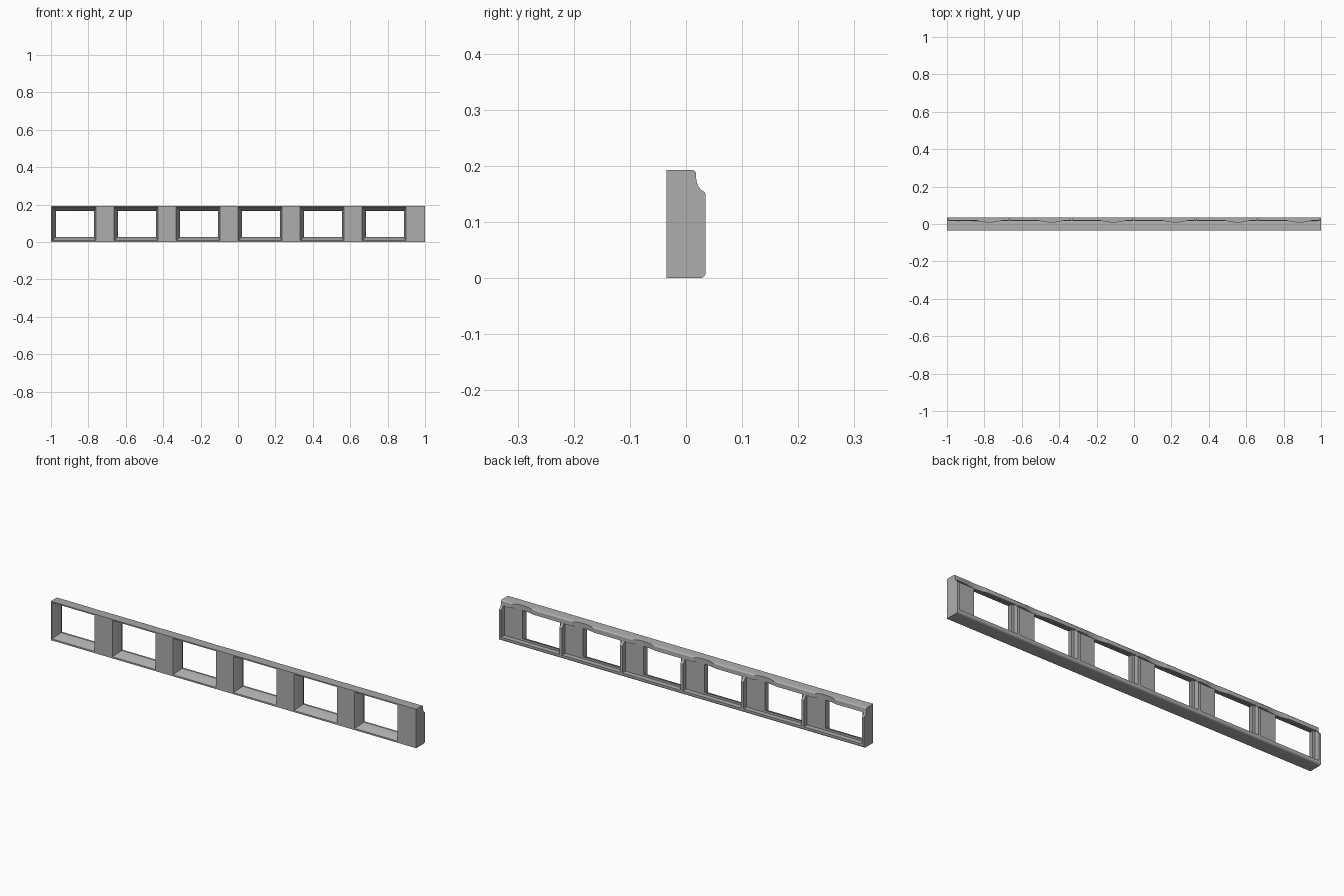
import bpy, bmesh, math

if "Cube" in bpy.data.objects:
    bpy.data.objects.remove(bpy.data.objects["Cube"], do_unlink=True)

FRONT, BACK, TOP = -0.035, 0.035, 0.193
PANEL = 0.010            # rear plane of the front wall
PITCH, CELLS = 0.3315, 6

grey = bpy.data.materials.new("plain grey")
grey.use_nodes = True
GREY = (0.42, 0.42, 0.42, 1)
grey.diffuse_color = GREY
grey.node_tree.nodes["Principled BSDF"].inputs["Base Color"].default_value = GREY


def make(name, bm):
    bmesh.ops.recalc_face_normals(bm, faces=bm.faces)
    mesh = bpy.data.meshes.new(name)
    bm.to_mesh(mesh)
    bm.free()
    mesh.materials.append(grey)
    obj = bpy.data.objects.new(name, mesh)
    bpy.context.collection.objects.link(obj)
    return obj


def loft(bm, rings):
    """Closed solid through rings of equal point count."""
    rows = [[bm.verts.new(p) for p in ring] for ring in rings]
    n = len(rows[0])
    for a, b in zip(rows, rows[1:]):
        for i in range(n):
            j = (i + 1) % n
            bm.faces.new((a[i], a[j], b[j], b[i]))
    bm.faces.new(rows[0])
    bm.faces.new(rows[-1])


def arc(cy, cz, ry, rz, start, end, steps):
    angles = [math.radians(start + (end - start) * i / steps) for i in range(steps + 1)]
    return [(cy + ry * math.cos(a), cz + rz * math.sin(a)) for a in angles]


def window_ring(x, y, left, right, edge):
    x0, x1, z0, z1 = x + left, x + 0.234 - right, 0.008 + edge, 0.187 - edge
    return [(x0, y, z0), (x1, y, z0), (x1, y, z1), (x0, y, z1)]


def box_ring(x, y0, y1, z0, z1):
    return [(x, y0, z0), (x, y1, z0), (x, y1, z1), (x, y0, z1)]


def cut(target, name, bm):
    cutter = make(name, bm)
    mod = target.modifiers.new(name, "BOOLEAN")
    mod.operation, mod.solver, mod.object = "DIFFERENCE", "EXACT", cutter
    bpy.context.view_layer.objects.active = target
    bpy.ops.object.modifier_apply(modifier=mod.name)
    bpy.data.objects.remove(cutter, do_unlink=True)


# Long rail: rounded lower rear edge and coved upper rear edge
profile = [(FRONT, 0.0)]
profile += arc(BACK - 0.010, 0.010, 0.010, 0.010, -90, 0, 5)
profile += [(BACK, 0.150)]
profile += arc(0.040, 0.180, 0.022, 0.028, 250, 180, 6)
profile += arc(0.010, TOP - 0.008, 0.008, 0.008, 0, 90, 4)
profile += [(FRONT, TOP)]
bm = bmesh.new()
loft(bm, [[(x, y, z) for y, z in profile] for x in (-1, 1)])
rail = make("window_rail", bm)

# Rear pockets, leaving thin ribs between cells
bm = bmesh.new()
for i in range(CELLS):
    left = -0.988 + PITCH * i
    right = left + PITCH - 0.014 if i < CELLS - 1 else 0.988
    loft(bm, [box_ring(x, PANEL, 0.08, 0.018, 0.168) for x in (left, right)])
cut(rail, "pocket_cutter", bm)

# Tapered windows through the front wall
bm = bmesh.new()
for i in range(CELLS):
    x = -0.994 + PITCH * i
    loft(bm, [window_ring(x, FRONT - 0.01, 0, 0, 0),
              window_ring(x, FRONT, 0, 0, 0),
              window_ring(x, PANEL - 0.005, 0.020, 0.010, 0.020),
              window_ring(x, PANEL + 0.005, 0.020, 0.010, 0.020)])
cut(rail, "window_cutter", bm)

# Shallow finger scallops in the upper rear lip
bm = bmesh.new()
RADIUS, HALF = 0.24, 0.088
for i in range(CELLS):
    cx = -0.773 + PITCH * i
    xs = [HALF * (k / 8 - 1) for k in range(17)]
    curve = [(cx + x, PANEL + 0.001 + RADIUS - math.sqrt(RADIUS ** 2 - x * x)) for x in xs]
    curve += [(cx + HALF, 0.06), (cx - HALF, 0.06)]
    loft(bm, [[(x, y, z) for x, y in curve] for z in (0.12, 0.25)])
cut(rail, "scallop_cutter", bm)

# Smooth the coves while keeping crisp edges
bpy.ops.object.select_all(action="DESELECT")
rail.select_set(True)
bpy.context.view_layer.objects.active = rail
bpy.ops.object.shade_smooth_by_angle(angle=math.radians(30))
